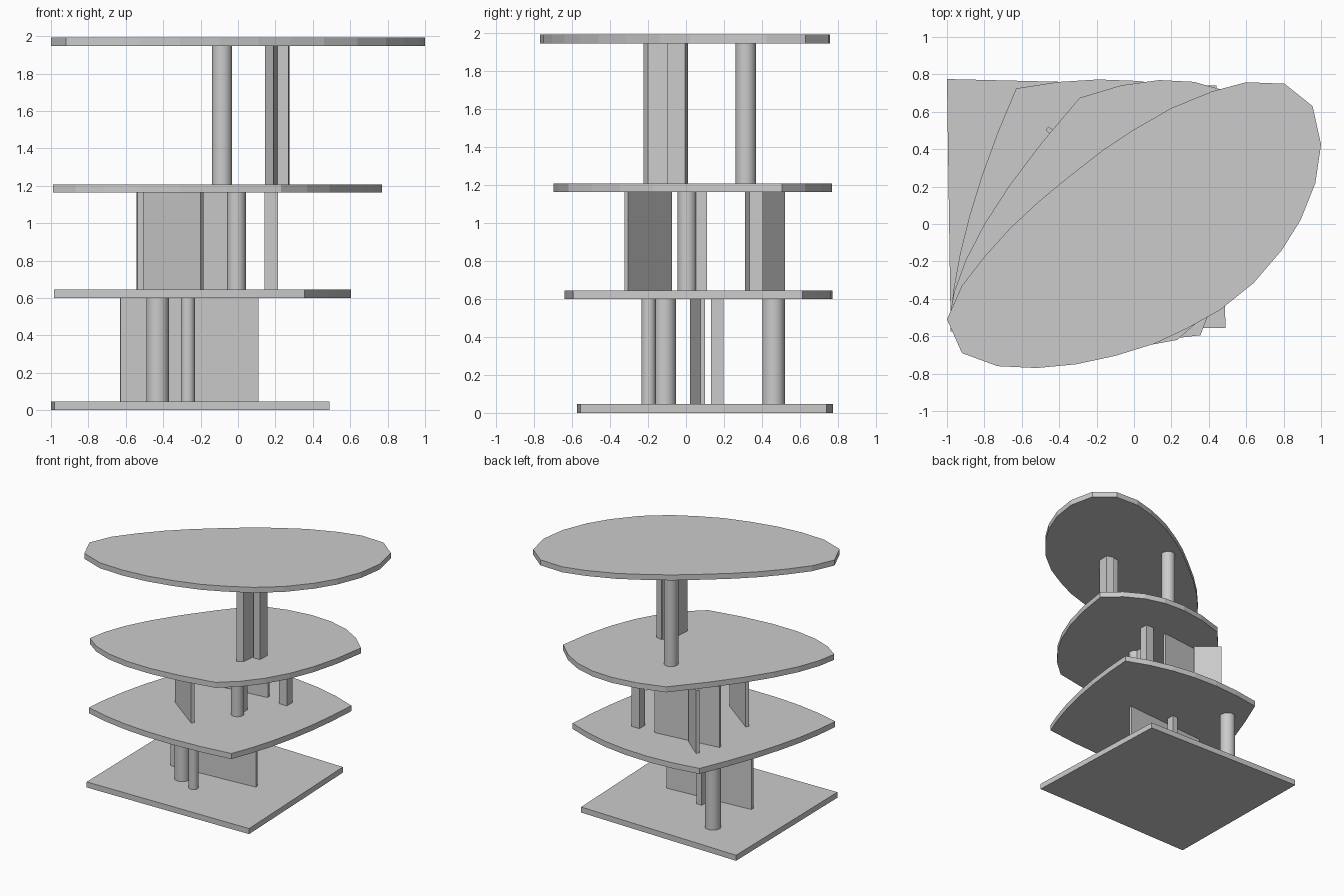
import bpy, bmesh, math
from mathutils import Vector

default = bpy.data.objects.get("Cube")
if default:
    bpy.data.objects.remove(default, do_unlink=True)

GREY = (0.6, 0.6, 0.6, 1.0)
mat = bpy.data.materials.new("plain_grey")
mat.use_nodes = True
mat.diffuse_color = GREY
mat.node_tree.nodes["Principled BSDF"].inputs["Base Color"].default_value = GREY

# Storey heights as (bottom, top), for floor plates and the gaps between them
PLATES = [(0.0, 0.046), (0.599, 0.645), (1.163, 1.208), (1.948, 1.993)]
GAPS = [(low[1], high[0]) for low, high in zip(PLATES, PLATES[1:])]


def prism(name, outline, span):
    """Extrude a counter-clockwise plan outline between two heights."""
    bm = bmesh.new()
    base = bm.faces.new([bm.verts.new((x, y, span[0])) for x, y in outline])
    top = bmesh.ops.extrude_face_region(bm, geom=[base])["geom"]
    verts = [v for v in top if isinstance(v, bmesh.types.BMVert)]
    bmesh.ops.translate(bm, verts=verts, vec=(0, 0, span[1] - span[0]))
    bmesh.ops.recalc_face_normals(bm, faces=bm.faces)
    mesh = bpy.data.meshes.new(name)
    bm.to_mesh(mesh)
    bm.free()
    mesh.materials.append(mat)
    obj = bpy.data.objects.new(name, mesh)
    bpy.context.collection.objects.link(obj)
    return obj


def bowed(corners, controls, steps=6):
    """Outline whose sides bow from corner to corner towards control points."""
    points = []
    for i, start in enumerate(corners):
        a, c = Vector(start), Vector(controls[i])
        b = Vector(corners[(i + 1) % len(corners)])
        for k in range(steps):
            t = k / steps
            points.append(a * (1 - t) ** 2 + c * 2 * t * (1 - t) + b * t * t)
    return points


def wall(name, start, end, level, thickness=0.025):
    """Thin upright wall between two plan points."""
    a, b = Vector(start), Vector(end)
    along = (b - a).normalized()
    side = Vector((-along.y, along.x)) * thickness / 2
    return prism(name, [a - side, b - side, b + side, a + side], GAPS[level])


def post(name, x, y, width, depth, level):
    """Square upright post."""
    w, d = width / 2, depth / 2
    outline = [(x - w, y - d), (x + w, y - d), (x + w, y + d), (x - w, y + d)]
    return prism(name, outline, GAPS[level])


def column(name, x, y, radius, level):
    """Smooth round column."""
    low, high = GAPS[level]
    bpy.ops.mesh.primitive_cylinder_add(
        vertices=32, radius=radius, depth=high - low,
        location=(x, y, (low + high) / 2))
    obj = bpy.context.object
    obj.name = name
    obj.data.materials.append(mat)
    bpy.ops.object.shade_smooth_by_angle(angle=math.radians(35))
    return obj


# Floor plates, changing from a square to a leaning oval
prism("ground_plate",
      [(-0.98, -0.575), (0.49, -0.555), (0.44, 0.74), (-1, 0.775)], PLATES[0])
prism("second_plate", bowed(
    [(-0.985, -0.54), (0.355, -0.595), (0.605, 0.615), (-0.63, 0.725)],
    [(-0.45, -0.71), (0.57, -0.09), (0.05, 0.86), (-0.95, 0)]), PLATES[1])
prism("third_plate", bowed(
    [(-0.99, -0.52), (0.23, -0.62), (0.77, 0.505), (-0.29, 0.675)],
    [(-0.68, -0.82), (0.68, -0.29), (0.4, 0.93), (-0.96, -0.08)]), PLATES[2])
prism("roof_plate", [
    (-1, -0.51), (-0.92, -0.69), (-0.73, -0.76), (-0.52, -0.77),
    (-0.31, -0.75), (-0.1, -0.705), (0.11, -0.64), (0.28, -0.56),
    (0.46, -0.46), (0.64, -0.315), (0.79, -0.14), (0.89, 0.02),
    (0.97, 0.22), (1, 0.425), (0.955, 0.63), (0.805, 0.75),
    (0.6, 0.758), (0.42, 0.71), (0.2, 0.62), (0, 0.505),
    (-0.16, 0.4), (-0.34, 0.26), (-0.51, 0.12), (-0.66, -0.02),
    (-0.8, -0.175), (-0.92, -0.33)], PLATES[3])

# Lower storey
wall("lower_wall", (-0.63, 0.033), (0.11, 0.088), 0)
column("lower_front_column", -0.43, -0.112, 0.06, 0)
column("lower_slim_column", -0.268, -0.197, 0.038, 0)
column("lower_back_column", -0.57, 0.462, 0.06, 0)
post("lower_post", -0.257, 0.165, 0.05, 0.065, 0)

# Middle storey
wall("middle_front_wall", (-0.5, -0.085), (-0.193, -0.315), 1)
wall("middle_cross_wall", (-0.54, 0.323), (0.01, 0.385), 1)
wall("middle_back_wall", (-0.465, 0.512), (-0.3, 0.375), 1)
column("middle_column", -0.008, 0.005, 0.05, 1)
post("middle_inner_post", -0.015, 0.075, 0.05, 0.07, 1)
post("middle_side_post", 0.177, 0.37, 0.072, 0.072, 1)

# Upper storey
column("upper_column", -0.085, 0.315, 0.054, 2)
prism("upper_long_post",
      [(0.145, -0.225), (0.19, -0.2), (0.21, 0), (0.165, 0)], GAPS[2])
prism("upper_short_post",
      [(0.21, -0.1), (0.27, -0.1), (0.275, -0.005), (0.215, 0.01)], GAPS[2])
